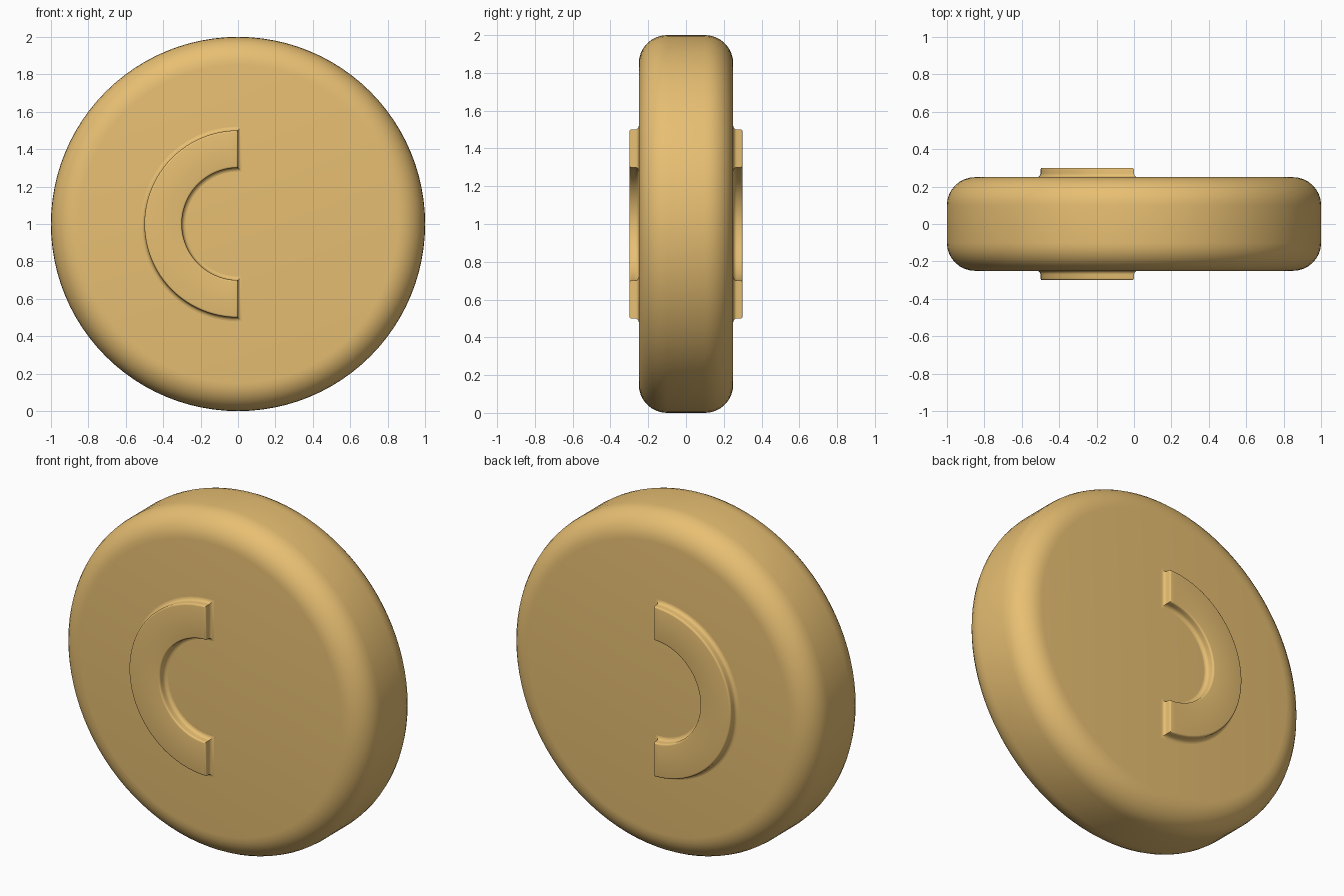
import bpy, bmesh
from math import sin, cos, acos, pi

if "Cube" in bpy.data.objects:
    bpy.data.objects.remove(bpy.data.objects["Cube"])

gold = bpy.data.materials.new("gold")
gold.diffuse_color = (0.8, 0.52, 0.17, 1)
gold.use_nodes = True
gold.node_tree.nodes["Principled BSDF"].inputs["Base Color"].default_value = gold.diffuse_color


def finish(name, bm):
    bmesh.ops.recalc_face_normals(bm, faces=bm.faces[:])
    mesh = bpy.data.meshes.new(name)
    bm.to_mesh(mesh)
    bm.free()
    obj = bpy.data.objects.new(name, mesh)
    bpy.context.collection.objects.link(obj)
    mesh.materials.append(gold)
    obj.location.z = 1
    bpy.ops.object.select_all(action='DESELECT')
    bpy.context.view_layer.objects.active = obj
    obj.select_set(True)
    bpy.ops.object.shade_smooth_by_angle(angle=0.6)
    return obj


def skin(bm, rings):
    """Join successive closed vertex loops with quads."""
    for a, b in zip(rings, rings[1:]):
        for i in range(len(a)):
            j = (i + 1) % len(a)
            bm.faces.new((a[i], a[j], b[j], b[i]))


# Disc: rounded-edge profile lathed about the y axis
STEPS, SIDES, R, HALF, FILLET = 8, 96, 1.0, 0.25, 0.15
quarter = [(R - FILLET + FILLET * sin(t), HALF - FILLET + FILLET * cos(t))
           for t in (i * pi / 2 / STEPS for i in range(STEPS + 1))]
profile = quarter + [(r, -y) for r, y in reversed(quarter)]
bm = bmesh.new()
rings = [[bm.verts.new((r * cos(2 * pi * k / SIDES), y, r * sin(2 * pi * k / SIDES)))
          for k in range(SIDES)] for r, y in profile]
skin(bm, rings)
bm.faces.new(rings[0])
bm.faces.new(rings[-1])
finish("disc", bm)

# Raised half rings: an outline grown by an offset at each height,
# flaring into the disc at the base and rounded at the top
ARC, FLARE, ROUND, TOP = 48, 0.02, 0.01, 0.30
quarters = [i * pi / 2 / 4 for i in range(5)]
layers = [(FLARE, 0.23)]
layers += [(FLARE * (1 - sin(t)), HALF + FLARE * (1 - cos(t))) for t in quarters]
layers += [(-ROUND * (1 - cos(t)), TOP - ROUND * (1 - sin(t))) for t in quarters]


def arc(radius, x_end):
    start = acos(x_end / radius)
    return [(radius * cos(a), radius * sin(a)) for a in
            (start + (2 * pi - 2 * start) * i / ARC for i in range(ARC + 1))]


def half_ring(name, side):
    bm = bmesh.new()
    loops = []
    for d, y in layers:
        outline = arc(0.5 + d, d) + arc(0.3 - d, d)[::-1]
        loops.append([bm.verts.new((x, side * y, z)) for x, z in outline])
    skin(bm, loops)
    for loop in (loops[0], loops[-1]):
        for i in range(ARC):
            bm.faces.new((loop[i], loop[i + 1], loop[-2 - i], loop[-1 - i]))
    finish(name, bm)


half_ring("front_half_ring", -1)
half_ring("back_half_ring", 1)
